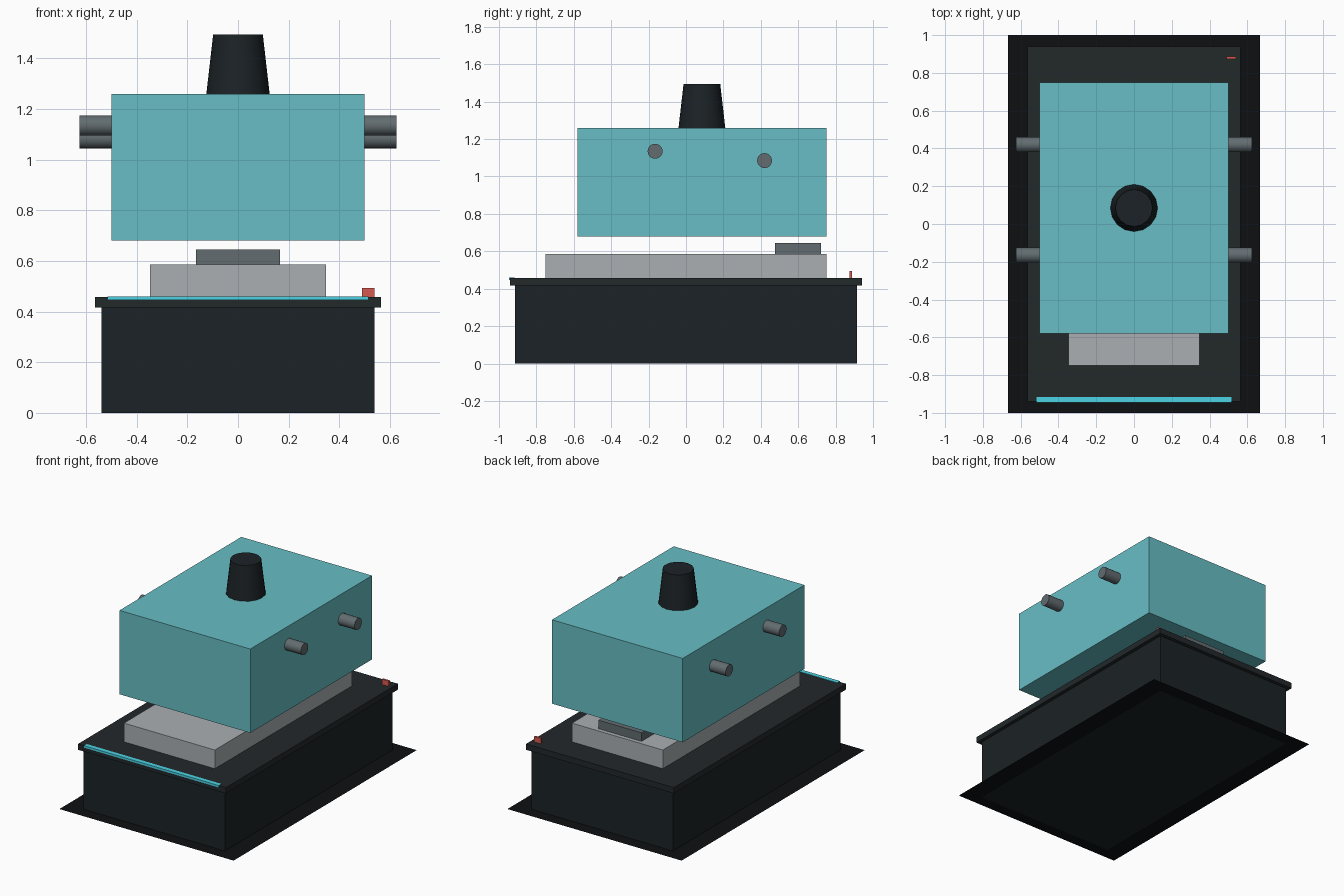
import bpy
import math

default = bpy.data.objects.get("Cube")
if default:
    bpy.data.objects.remove(default, do_unlink=True)


def material(name, r, g, b):
    mat = bpy.data.materials.new(name)
    mat.use_nodes = True
    mat.diffuse_color = (r, g, b, 1)
    shader = next(n for n in mat.node_tree.nodes if n.type == "BSDF_PRINCIPLED")
    shader.inputs["Base Color"].default_value = (r, g, b, 1)
    shader.inputs["Roughness"].default_value = 0.6
    return mat


def finish(name, mat):
    obj = bpy.context.object
    obj.name = obj.data.name = name
    obj.data.materials.append(mat)
    return obj


def box(name, mat, x, y, z):
    """Box spanning the given (low, high) range on each axis."""
    spans = (x, y, z)
    bpy.ops.mesh.primitive_cube_add(size=1, location=[(a + b) / 2 for a, b in spans])
    obj = finish(name, mat)
    obj.scale = [b - a for a, b in spans]
    bpy.ops.object.transform_apply(location=False, rotation=False, scale=True)
    return obj


def sym(half):
    return (-half, half)


teal = material("teal", 0.135, 0.515, 0.56)
cyan = material("bright_cyan", 0.07, 0.65, 0.77)
charcoal = material("charcoal", 0.011, 0.016, 0.019)
lid_dark = material("lid_dark", 0.016, 0.021, 0.023)
black = material("black", 0.004, 0.005, 0.006)
light_grey = material("light_grey", 0.40, 0.43, 0.45)
steel = material("steel", 0.122, 0.15, 0.162)
red = material("red", 0.67, 0.10, 0.08)

# Thin ground sheet, just above the underside of the base
bpy.ops.mesh.primitive_plane_add(size=1, location=(0, 0, 0.002))
sheet = finish("floor_sheet", black)
sheet.scale = (1.333, 2, 1)
bpy.ops.object.transform_apply(location=False, rotation=False, scale=True)

# Base cabinet and its deck
box("base_cabinet", charcoal, sym(0.54), sym(0.915), (0, 0.416))
box("deck", lid_dark, sym(0.565), sym(0.94), (0.416, 0.457))
box("front_light_strip", cyan, sym(0.515), (-0.946, -0.916), (0.446, 0.46))
box("warning_light", red, (0.49, 0.54), (0.873, 0.887), (0.457, 0.494))

# Stacked bed and rear block
box("bed", light_grey, sym(0.348), sym(0.75), (0.457, 0.586))
box("rear_block", steel, sym(0.165), (0.475, 0.722), (0.586, 0.645))

# Floating upper housing
box("upper_housing", teal, sym(0.5), (-0.58, 0.75), (0.68, 1.26))

# Tapered knob on top
bpy.ops.mesh.primitive_cone_add(vertices=16, radius1=0.125, radius2=0.098,
                                depth=0.235, location=(0, 0.085, 1.3775))
finish("top_knob", charcoal)
bpy.ops.object.shade_smooth_by_angle(angle=math.radians(40))

# Pegs on both sides of the housing
for place, y, z in (("front", -0.165, 1.135), ("rear", 0.42, 1.085)):
    for side, sign in (("left", 1), ("right", -1)):
        bpy.ops.mesh.primitive_cylinder_add(
            vertices=20, radius=0.04, depth=0.145,
            location=(sign * 0.5525, y, z), rotation=(0, math.pi / 2, 0))
        finish(f"{place}_{side}_peg", steel)
        bpy.ops.object.shade_smooth_by_angle(angle=math.radians(40))
